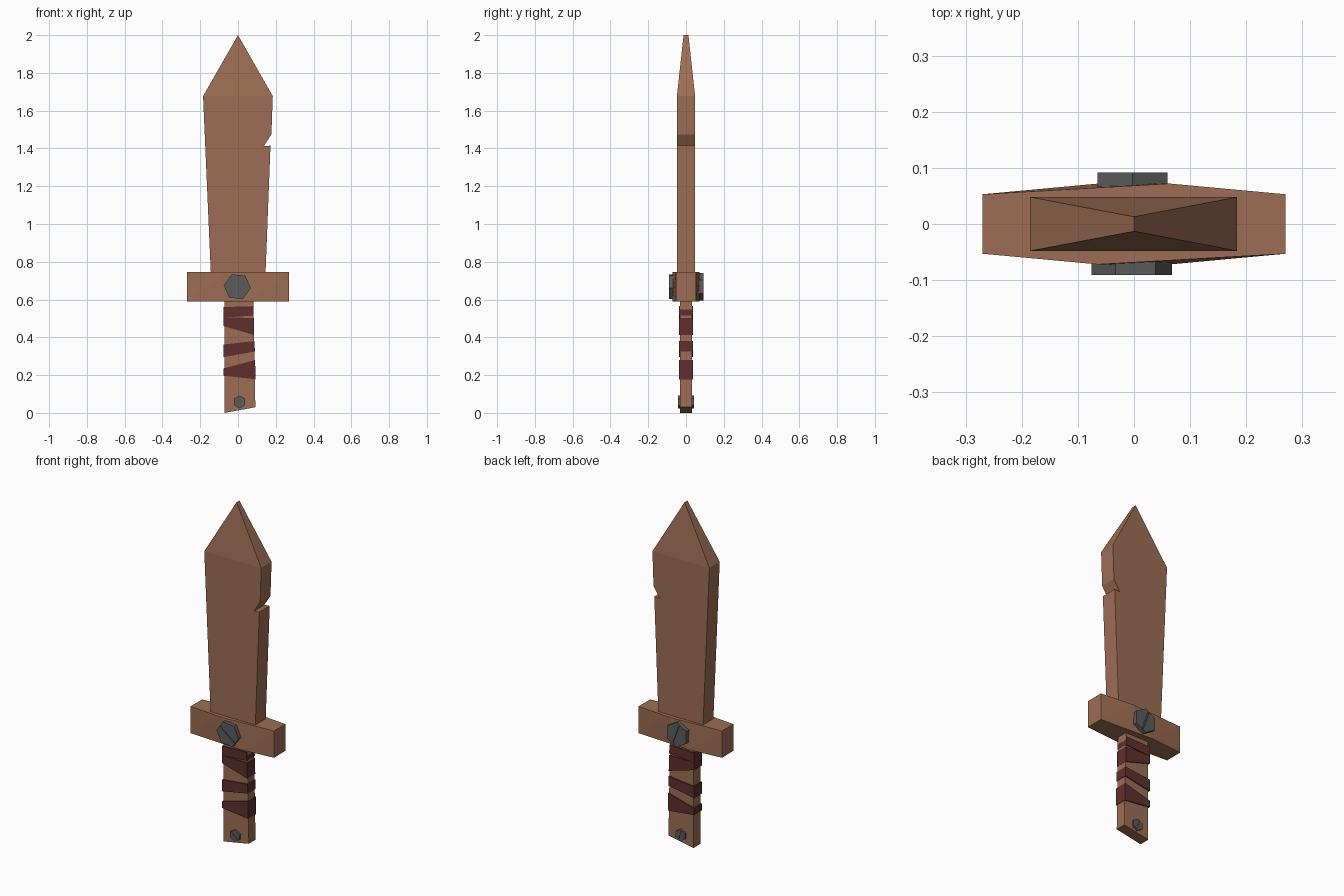
import bpy, bmesh, math
from mathutils import Matrix

if "Cube" in bpy.data.objects:
    bpy.data.objects.remove(bpy.data.objects["Cube"])


def material(name, rgb):
    m = bpy.data.materials.new(name)
    m.diffuse_color = (*rgb, 1)
    m.use_nodes = True
    m.node_tree.nodes["Principled BSDF"].inputs["Base Color"].default_value = m.diffuse_color
    return m


WOOD = material("brown wood", (0.335, 0.155, 0.089))
METAL = material("grey metal", (0.105, 0.107, 0.105))
WRAP = material("dark red wrap", (0.115, 0.028, 0.028))


def finish(bm, name, mat):
    bmesh.ops.recalc_face_normals(bm, faces=bm.faces)
    me = bpy.data.meshes.new(name)
    bm.to_mesh(me)
    bm.free()
    me.materials.append(mat)
    ob = bpy.data.objects.new(name, me)
    bpy.context.collection.objects.link(ob)
    return ob


def slab(name, outline, half, mat, tip=None):
    """Prism through y from an (x, z) outline, with an optional thin pointed tip
    joining the last and first outline points."""
    bm = bmesh.new()
    front = [bm.verts.new((x, -half, z)) for x, z in outline]
    back = [bm.verts.new((x, half, z)) for x, z in outline]
    bm.faces.new(front)
    bm.faces.new(back[::-1])
    n = len(outline)
    for i in range(n - 1 if tip else n):
        j = (i + 1) % n
        bm.faces.new((front[i], back[i], back[j], front[j]))
    if tip:
        x, z, h = tip
        tf, tb = bm.verts.new((x, -h, z)), bm.verts.new((x, h, z))
        bm.faces.new((front[-1], front[0], tf))
        bm.faces.new((back[0], back[-1], tb))
        bm.faces.new((front[0], back[0], tb, tf))
        bm.faces.new((back[-1], front[-1], tf, tb))
    return finish(bm, name, mat)


# blade with a nick in its right edge and a tapering point
slab("blade", [(-0.185, 1.677), (-0.143, 0.72), (0.145, 0.72), (0.172, 1.415),
               (0.137, 1.412), (0.177, 1.475), (0.184, 1.677)],
     0.048, WOOD, tip=(0, 2.0, 0.013))

# handle with a slanted end
slab("handle", [(-0.071, 0.0), (0.092, 0.03), (0.081, 0.62), (-0.071, 0.62)], 0.031, WOOD)

# wraps: left bottom, right bottom, right top, left top heights
for i, (lb, rb, rt, lt) in enumerate([(0.505, 0.515, 0.565, 0.56), (0.46, 0.412, 0.503, 0.505),
                                      (0.295, 0.325, 0.38, 0.362), (0.197, 0.178, 0.28, 0.235)]):
    r = 0.082 + 0.003 * i
    slab(f"handle_wrap_{i + 1}", [(-0.078, lb), (r + 0.001, rb), (r, rt), (-0.078, lt)], 0.037, WRAP)

# crossguard, thicker along a slanting ridge on both sides
bm = bmesh.new()
for s in (-1, 1):
    for z, ridge in ((0.59, -0.064), (0.747, 0.064)):
        bm.verts.new((0.27, s * 0.053, z))
        bm.verts.new((-0.27, s * 0.053, z))
        bm.verts.new((s * ridge, s * 0.072, z))
bmesh.ops.convex_hull(bm, input=bm.verts)
bmesh.ops.dissolve_limit(bm, angle_limit=0.002, verts=bm.verts, edges=bm.edges)
finish(bm, "crossguard", WOOD)


def screw(name, x, z, radius, y_in, y_out, turn, slot_turn):
    """Six-sided head facing along y, with a slot cut across it."""
    def ring(scale, angle):
        a = math.radians(turn + angle)
        return (x + scale * math.cos(a), z + scale * math.sin(a))
    head = slab(name, [ring(radius, k * 60) for k in range(6)], 0.5, METAL)
    for v in head.data.vertices:
        v.co.y = y_in if abs(v.co.y) / v.co.y * y_out < 0 else y_out
    cutter = bmesh.new()
    bmesh.ops.create_cube(cutter, size=1, matrix=Matrix.Translation((x, y_out, z))
                          @ Matrix.Rotation(-math.radians(slot_turn), 4, 'Y')
                          @ Matrix.Diagonal((radius * 1.6, radius * 0.16, radius * 0.13, 1)))
    cut = finish(cutter, name + "_slot_cutter", METAL)
    cut.hide_render = True
    cut.hide_viewport = True
    mod = head.modifiers.new("slot", 'BOOLEAN')
    mod.operation = 'DIFFERENCE'
    mod.solver = 'EXACT'
    mod.object = cut


# screws on both sides of the guard and the handle end
screw("guard_screw_front", -0.004, 0.668, 0.072, -0.06, -0.091, -6, -38)
screw("guard_screw_back", -0.003, 0.668, 0.072, 0.06, 0.092, 30, 110)
screw("handle_screw_front", 0.008, 0.058, 0.034, -0.025, -0.042, 28, -38)
screw("handle_screw_back", 0.008, 0.058, 0.034, 0.025, 0.042, 30, 110)
